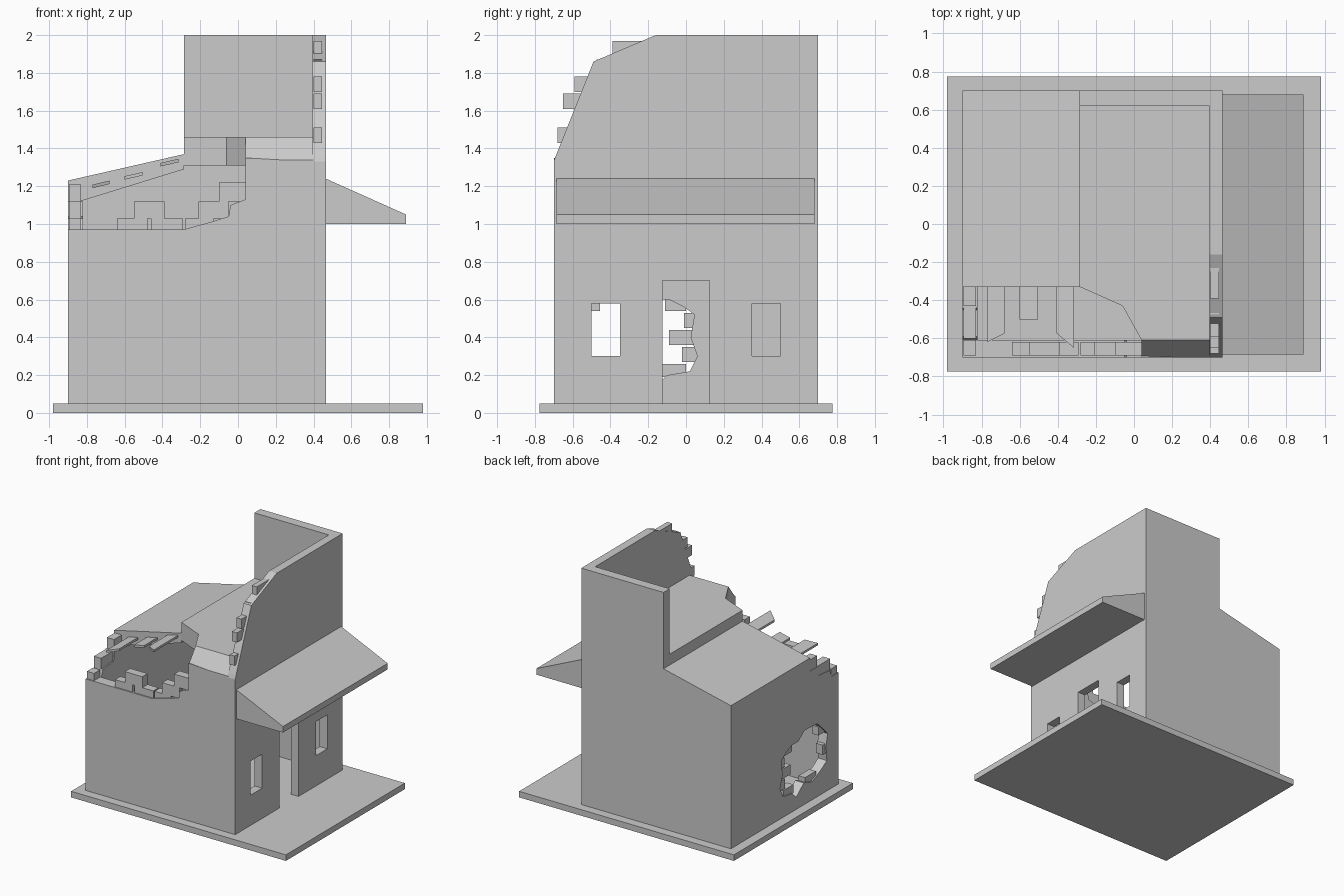
import bpy, bmesh
from mathutils import Vector

# maps (profile u, profile v, depth) to xyz
AXES = {'x': lambda u, v, d: (d, u, v),
        'y': lambda u, v, d: (u, d, v),
        'z': lambda u, v, d: (u, v, d)}


def prism(name, pts, axis, a, b):
    """Extrude a flat profile along an axis from a to b."""
    bm = bmesh.new()
    f = AXES[axis]
    low = [bm.verts.new(f(u, v, a)) for u, v in pts]
    high = [bm.verts.new(f(u, v, b)) for u, v in pts]
    n = len(pts)
    bm.faces.new(low)
    bm.faces.new(high)
    for i in range(n):
        j = (i + 1) % n
        bm.faces.new((low[i], low[j], high[j], high[i]))
    bmesh.ops.recalc_face_normals(bm, faces=bm.faces)
    me = bpy.data.meshes.new(name)
    bm.to_mesh(me)
    bm.free()
    ob = bpy.data.objects.new(name, me)
    bpy.context.collection.objects.link(ob)
    return ob


def rect(u0, u1, v0, v1):
    return [(u0, v0), (u1, v0), (u1, v1), (u0, v1)]


def box(name, x0, x1, y0, y1, z0, z1):
    return prism(name, rect(x0, x1, y0, y1), 'z', z0, z1)


def cut(ob, cutter):
    cutter.hide_render = True
    cutter.hide_set(True)
    m = ob.modifiers.new("opening", 'BOOLEAN')
    m.operation = 'DIFFERENCE'
    m.solver = 'EXACT'
    m.object = cutter


# base plate
box("base", -0.98, 0.98, -0.775, 0.775, 0, 0.05)

# front wall with broken top
prism("front_wall", [(-0.9, 0.05), (0.4, 0.05), (0.4, 1.33), (0.04, 1.35),
                     (0.04, 1.13), (-0.04, 1.1), (-0.05, 1.04), (-0.13, 1.015),
                     (-0.29, 0.97), (-0.9, 0.97)], 'y', -0.7, -0.61)
# sloped broken cap above the front wall
prism("front_wall_cap", [(-0.7, 1.3), (-0.7, 1.34), (-0.61, 1.46), (-0.61, 1.3)],
      'x', 0.04, 0.4)

# back wall, stepping up to the tall corner
prism("back_wall", [(-0.9, 0.05), (0.4, 0.05), (0.4, 2), (-0.285, 2),
                    (-0.285, 1.37), (-0.9, 1.23)], 'y', 0.62, 0.7)

# right wall with door and windows
right = prism("right_wall", [(-0.7, 0.05), (0.7, 0.05), (0.7, 2), (-0.16, 2),
                             (-0.49, 1.86), (-0.69, 1.36), (-0.7, 1.33)], 'x', 0.395, 0.465)
cut(right, prism("door_cutter", rect(-0.125, 0.125, 0.0, 0.7), 'x', 0.3, 0.46 + 0.1))
for i, y in enumerate((-0.425, 0.425)):
    cut(right, prism(f"window_cutter_{i}", rect(y - 0.075, y + 0.075, 0.3, 0.58), 'x', 0.3, 0.56))

# left wall with blasted hole
left = prism("left_wall", [(-0.61, 0.05), (0.62, 0.05), (0.62, 1.12), (-0.33, 1.12),
                           (-0.44, 1.12), (-0.45, 1.04), (-0.59, 1.03), (-0.61, 0.97)],
             'x', -0.9, -0.82)
cut(left, prism("hole_cutter", [(-0.55, 0.3), (-0.47, 0.25), (-0.36, 0.2), (-0.25, 0.23),
                                (-0.15, 0.15), (-0.1, 0.2), (0.02, 0.22), (0.06, 0.3),
                                (0.025, 0.4), (0.045, 0.52), (-0.01, 0.56), (-0.09, 0.6),
                                (-0.18, 0.6), (-0.26, 0.66), (-0.43, 0.65), (-0.5, 0.58),
                                (-0.56, 0.52), (-0.54, 0.42)], 'x', -1.0, -0.7))

# bricks around the hole: y0, y1, z0, z1
for i, (a, b, c, d) in enumerate([(-0.02, 0.07, 0.27, 0.35), (-0.09, 0.05, 0.36, 0.44),
                                  (-0.01, 0.06, 0.45, 0.53), (-0.13, 0.0, 0.19, 0.26),
                                  (-0.11, 0.0, 0.54, 0.61), (-0.58, -0.455, 0.54, 0.61),
                                  (-0.59, -0.51, 0.36, 0.44), (-0.42, -0.28, 0.19, 0.26)]):
    box(f"hole_brick_{i}", -0.89, -0.83, a, b, c, d)

# loose bricks on the front wall: x0, x1, z0, z1
for i, (a, b, c, d) in enumerate([(-0.64, -0.48, 0.96, 1.03), (-0.46, -0.29, 0.96, 1.03),
                                  (-0.55, -0.39, 1.03, 1.12), (-0.21, -0.05, 1.03, 1.12),
                                  (-0.1, 0.05, 1.12, 1.22), (-0.28, -0.13, 0.95, 1.03)]):
    box(f"front_brick_{i}", a, b, -0.69, -0.62, c, d)

# loose bricks on the left wall: y0, y1, z0, z1
for i, (a, b, c, d) in enumerate([(-0.43, -0.33, 1.12, 1.21), (-0.6, -0.44, 1.03, 1.12),
                                  (-0.69, -0.61, 0.96, 1.03)]):
    box(f"left_brick_{i}", -0.895, -0.83, a, b, c, d)

# bricks along the right wall's broken edge: y0, y1, z0, z1
for i, (a, b, c, d) in enumerate([(-0.39, -0.22, 1.89, 1.97), (-0.475, -0.35, 1.79, 1.87),
                                  (-0.59, -0.45, 1.7, 1.78), (-0.65, -0.52, 1.61, 1.69),
                                  (-0.68, -0.55, 1.43, 1.51)]):
    box(f"right_brick_{i}", 0.4, 0.445, a, b, c, d)

# low sloping roof
prism("sloped_roof", [(-0.9, 1.1), (-0.285, 1.29), (-0.285, 1.37), (-0.9, 1.23)],
      'y', -0.33, 0.62)
# flat roof with broken front corner
prism("flat_roof", [(-0.285, -0.33), (-0.06, -0.43), (0.04, -0.61), (0.4, -0.61),
                    (0.4, 0.62), (-0.285, 0.62)], 'z', 1.31, 1.46)

# exposed roof planks: x0, x1, z at x0, front y at x0 and x1
for i, (a, b, z, ya, yb) in enumerate([(-0.77, -0.68, 1.19, -0.62, -0.575),
                                       (-0.6, -0.505, 1.235, -0.5, -0.5),
                                       (-0.41, -0.315, 1.305, -0.57, -0.65)]):
    p = prism(f"plank_{i}", [(a, ya), (b, yb), (b, -0.3), (a, -0.3)], 'z', z, z + 0.018)
    for v in p.data.vertices:
        v.co.z += 0.022 * (v.co.x - a) / (b - a)

# wedge awning over the door
prism("awning", [(0.465, 1.0), (0.89, 1.0), (0.89, 1.05), (0.465, 1.24)], 'y', -0.685, 0.68)
